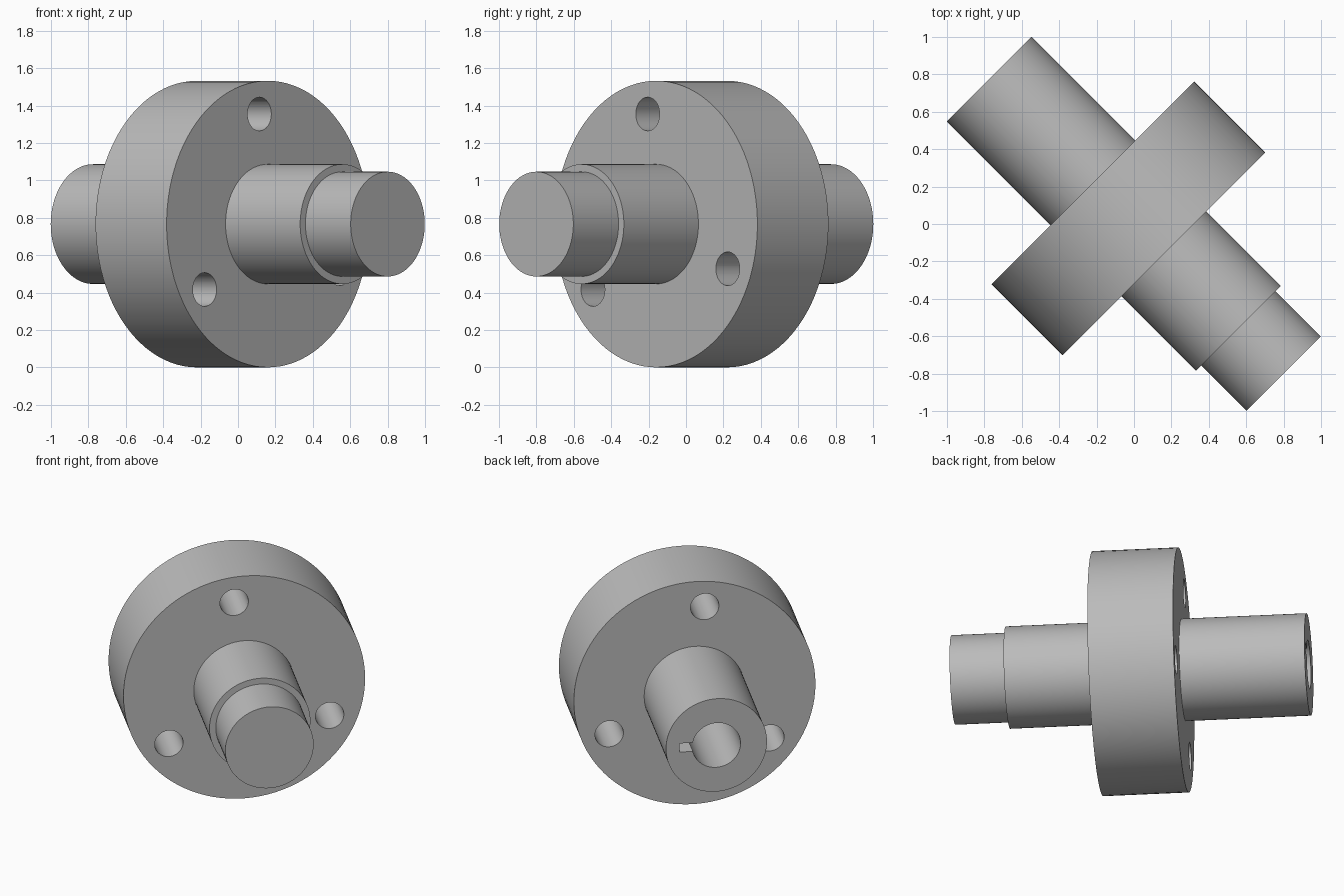
import bpy
import math
from mathutils import Matrix

cube = bpy.data.objects.get("Cube")
if cube:
    bpy.data.objects.remove(cube, do_unlink=True)

CENTRE_Z = 0.766
# Local frame: z runs along the shaft axis, x is sideways, y is up
AXIS = (Matrix.Translation((0, 0, CENTRE_Z))
        @ Matrix.Rotation(math.radians(45), 4, 'Z')
        @ Matrix.Rotation(math.radians(90), 4, 'X'))

steel = bpy.data.materials.new("grey_steel")
steel.use_nodes = True
colour = (0.5, 0.5, 0.5, 1)
steel.diffuse_color = colour
steel.node_tree.nodes["Principled BSDF"].inputs["Base Color"].default_value = colour


def revolve(name, profile, segments):
    """Closed solid from (radius, axial position) pairs."""
    verts, faces = [], []
    for radius, pos in profile:
        for i in range(segments):
            a = math.tau * i / segments
            verts.append((radius * math.cos(a), radius * math.sin(a), pos))
    for row in range(len(profile) - 1):
        for i in range(segments):
            j = (i + 1) % segments
            lo, hi = row * segments, (row + 1) * segments
            faces.append((lo + i, lo + j, hi + j, hi + i))
    last = (len(profile) - 1) * segments
    faces.append(tuple(reversed(range(segments))))
    faces.append(tuple(range(last, last + segments)))
    mesh = bpy.data.meshes.new(name)
    mesh.from_pydata(verts, [], faces)
    mesh.materials.append(steel)
    obj = bpy.data.objects.new(name, mesh)
    bpy.context.collection.objects.link(obj)
    obj.matrix_world = AXIS
    return obj


def cut(target, cutter):
    """Subtract the cutter, then discard it."""
    cutter.hide_render = True
    mod = target.modifiers.new("cut", 'BOOLEAN')
    mod.operation = 'DIFFERENCE'
    mod.solver = 'EXACT'
    mod.object = cutter
    bpy.context.view_layer.update()
    bpy.ops.object.select_all(action='DESELECT')
    bpy.context.view_layer.objects.active = target
    target.select_set(True)
    bpy.ops.object.modifier_apply(modifier=mod.name)
    bpy.data.objects.remove(cutter, do_unlink=True)


# Shaft, flange and stepped nose, turned as one piece
BACK, FLANGE_BACK, FLANGE_FRONT, SHOULDER, FRONT = -1.096, -0.311, 0.226, 0.79, 1.132
SHAFT_R, FLANGE_R, NOSE_R = 0.32, 0.766, 0.28
body = revolve("flanged_shaft", [
    (SHAFT_R, BACK), (SHAFT_R, FLANGE_BACK),
    (FLANGE_R, FLANGE_BACK), (FLANGE_R, FLANGE_FRONT),
    (SHAFT_R, FLANGE_FRONT), (SHAFT_R, SHOULDER),
    (NOSE_R, SHOULDER), (NOSE_R, FRONT)], 96)

# Three bolt holes through the flange
for k in range(3):
    angle = math.radians(96.2 + 120 * k)
    hole = revolve("bolt_hole_cutter", [(0.09, -0.5), (0.09, 0.5)], 40)
    hole.matrix_world = AXIS @ Matrix.Translation(
        (0.592 * math.cos(angle), 0.592 * math.sin(angle), 0))
    cut(body, hole)

# Blind bore in the back end
bore_end = FLANGE_BACK
cut(body, revolve("bore_cutter", [(0.153, BACK - 0.1), (0.153, bore_end)], 48))

# Keyway on one side of the bore
bpy.ops.mesh.primitive_cube_add(size=1)
key = bpy.context.object
key.name = "keyway_cutter"
key.data.materials.append(steel)
length = bore_end - BACK + 0.1
key.matrix_world = (AXIS @ Matrix.Translation((0.118, 0, bore_end - length / 2))
                    @ Matrix.Diagonal((0.236, 0.06, length, 1)))
cut(body, key)

# Smooth round walls, crisp machined edges
bpy.ops.object.shade_smooth_by_angle(angle=math.radians(30))
